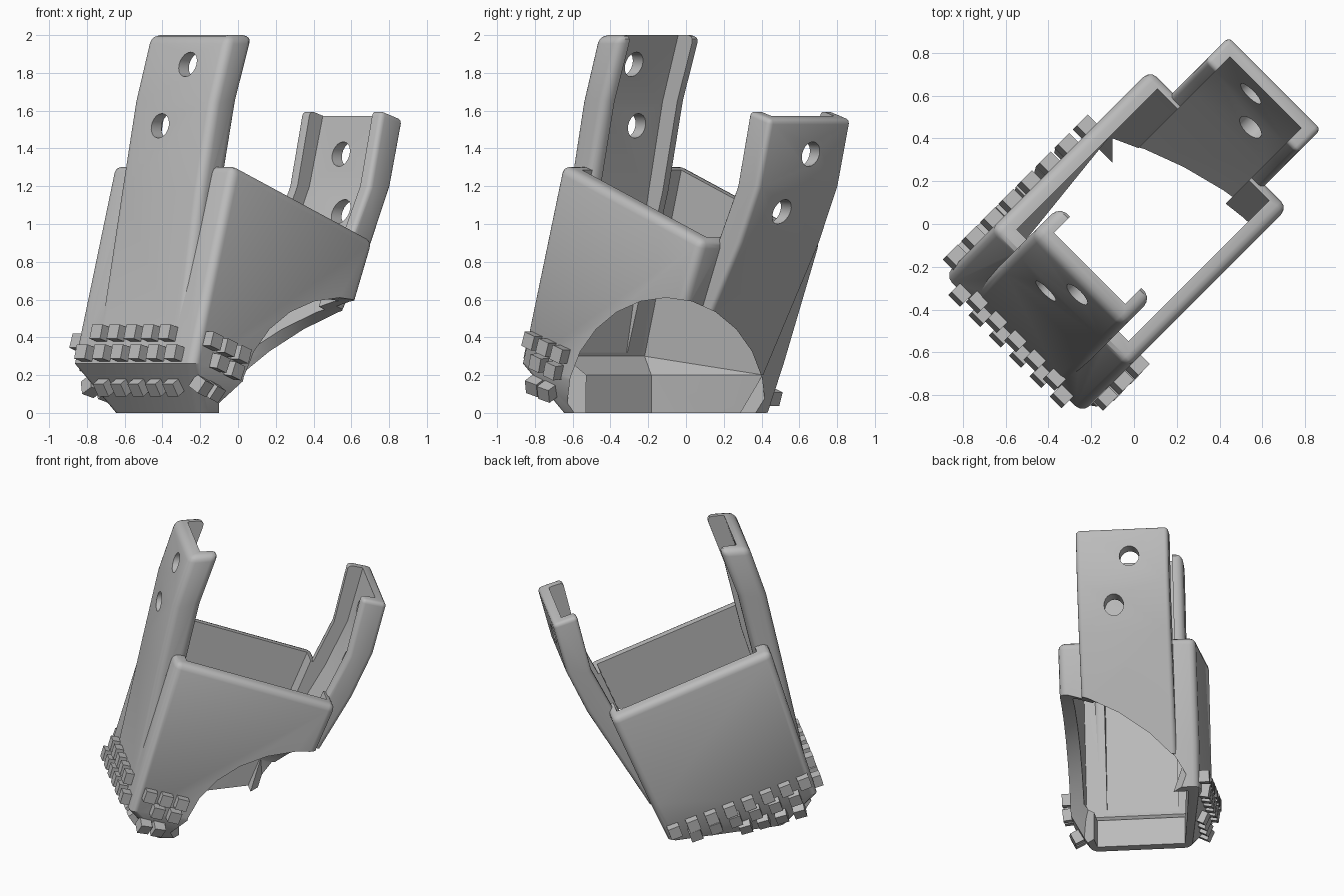
import bpy, bmesh, math
from mathutils import Matrix, Vector

if "Cube" in bpy.data.objects:
    bpy.data.objects.remove(bpy.data.objects["Cube"])

# Parts are laid out along their own length (u) and width (w), then turned 45 degrees
TURN = Matrix.Rotation(math.radians(45), 4, 'Z')
grey = bpy.data.materials.new("plain grey")
grey.diffuse_color = (0.5, 0.5, 0.5, 1)
grey.use_nodes = True
grey.node_tree.nodes["Principled BSDF"].inputs["Base Color"].default_value = grey.diffuse_color


def finish(name, bm, turn=True):
    bmesh.ops.recalc_face_normals(bm, faces=bm.faces[:])
    if turn:
        bm.transform(TURN)
    me = bpy.data.meshes.new(name)
    bm.to_mesh(me)
    bm.free()
    me.materials.append(grey)
    ob = bpy.data.objects.new(name, me)
    bpy.context.collection.objects.link(ob)
    return ob


def loft(name, rings, slope=None, round_w=0):
    """Sections (z, u0, u1, half width at u0, half width at u1) joined into a solid,
    with an optional slanted top and rounded corners."""
    bm = bmesh.new()
    loops = [[bm.verts.new(p) for p in ((r[1], -r[3], r[0]), (r[2], -r[-1], r[0]),
                                        (r[2], r[-1], r[0]), (r[1], r[3], r[0]))] for r in rings]
    bm.faces.new(loops[0])
    bm.faces.new(loops[-1])
    for k, (lo, hi) in enumerate(zip(loops, loops[1:])):
        twisted = rings[k][3] != rings[k][-1] or rings[k + 1][3] != rings[k + 1][-1]
        for i in range(4):
            j = (i + 1) % 4
            if twisted and i == 0:
                bm.faces.new((lo[i], lo[j], hi[i]))
                bm.faces.new((lo[j], hi[j], hi[i]))
            elif twisted and i == 2:
                bm.faces.new((lo[i], lo[j], hi[j]))
                bm.faces.new((lo[i], hi[j], hi[i]))
            else:
                bm.faces.new((lo[i], lo[j], hi[j], hi[i]))
    if slope:
        co, no = slope
        bmesh.ops.bisect_plane(bm, geom=bm.verts[:] + bm.edges[:] + bm.faces[:],
                               plane_co=co, plane_no=no, clear_outer=True)
        bmesh.ops.holes_fill(bm, edges=[e for e in bm.edges if e.is_boundary])
    bmesh.ops.recalc_face_normals(bm, faces=bm.faces[:])
    if round_w:
        zmin = rings[0][0] + 0.05
        edges = [e for e in bm.edges if len(e.link_faces) == 2 and e.calc_face_angle() > 0.95
                 and max(v.co.z for v in e.verts) > zmin]
        bmesh.ops.bevel(bm, geom=edges, offset=round_w, segments=3, profile=0.5,
                        affect='EDGES', clamp_overlap=True)
    return finish(name, bm)


def combine(base, other, op):
    m = base.modifiers.new("join", 'BOOLEAN')
    m.operation, m.solver, m.object = op, 'EXACT', other
    bpy.context.view_layer.objects.active = base
    bpy.ops.object.modifier_apply(modifier=m.name)
    bpy.data.objects.remove(other, do_unlink=True)


# Tapered bucket with a slanted rim; the foot chamfer fades out toward the back
shell = loft("bucket_body",
             [(0, -.61, .19, .33, .45), (.26, -.795, .305, .455), (1.45, -.445, .80, .455)],
             slope=((-.47, 0, 1.31), (.382, 0, 1)), round_w=.045)
inside = loft("inside_cut",
              [(-.1, -.55, .09, .29, .37), (.2, -.55, .215, .29, .37), (.3, -.68, .26, .37),
               (1.5, -.345, .765, .37)])
combine(shell, inside, 'DIFFERENCE')

# Two uprights that lean outward and bend near the top
front = loft("front_upright",
             [(.3, -.775, -.68, .305), (1.17, -.59, -.41, .305), (1.65, -.485, -.30, .305),
              (2.0, -.37, -.175, .305)], round_w=.055)
back = loft("back_upright",
            [(.2, .29, .23, .305), (.9, .705, .53, .305), (1.2, .845, .68, .305),
             (1.7, .975, .80, .305)], slope=((.78, 0, 1.6), (.3, 0, 1)), round_w=.055)
combine(shell, front, 'UNION')
combine(shell, back, 'UNION')

# Channels hollowed down the inner side of each upright
front_cut = loft("front_channel_cut",
                 [(.32, -.68, -.4, .235), (1.17, -.515, -.1, .235), (1.65, -.41, -.1, .235),
                  (2.1, -.26, 0, .235)])
back_cut = loft("back_channel_cut",
                [(.22, .22, .05, .235), (.9, .625, .2, .235), (1.2, .77, .3, .235),
                 (1.7, .905, .4, .235)])
combine(shell, front_cut, 'DIFFERENCE')
combine(shell, back_cut, 'DIFFERENCE')

# Staggered bolt holes
for u, w, z in ((-.39, -.045, 1.845), (-.48, .07, 1.52), (.87, .045, 1.37), (.73, -.065, 1.065)):
    bm = bmesh.new()
    bmesh.ops.create_cone(bm, cap_ends=True, segments=20, radius1=.065, radius2=.065, depth=.5,
                          matrix=Matrix.Translation((u, w, z)) @ Matrix.Rotation(math.pi / 2, 4, 'Y'))
    combine(shell, finish("hole_cut", bm), 'DIFFERENCE')

# Arched opening through one lower corner
bm = bmesh.new()
bmesh.ops.create_cone(bm, cap_ends=True, segments=24, radius1=1, radius2=1, depth=1.5,
                      matrix=Matrix.Translation((.65, -.105, .04))
                      @ Matrix.Diagonal((1, .525, .57, 1)) @ Matrix.Rotation(math.pi / 2, 4, 'Y'))
combine(shell, finish("arch_cut", bm, turn=False), 'DIFFERENCE')

bpy.ops.object.select_all(action='DESELECT')
shell.select_set(True)
bpy.context.view_layer.objects.active = shell
bpy.ops.object.shade_smooth_by_angle(angle=math.radians(32))


# Small grip cubes seated on the lower faces, tilted with their row
def row(name, start, end, n, normal, roll=0):
    bm = bmesh.new()
    a, b = Vector(start), Vector(end)
    rot = (Vector(normal).to_track_quat('X', 'Z').to_matrix().to_4x4()
           @ Matrix.Rotation(math.radians(roll), 4, 'X'))
    for i in range(n):
        p = a.lerp(b, i / max(n - 1, 1))
        bmesh.ops.create_cube(bm, size=.078, matrix=Matrix.Translation(p) @ rot)
    finish(name, bm)


face, foot = (-1, 0, .28), (-.85, 0, -.53)
row("front_grips_upper", (-.765, -.25, .42), (-.765, .26, .42), 5, face)
row("front_grips_middle", (-.80, -.33, .315), (-.80, .34, .315), 6, face)
row("front_grips_lower", (-.725, -.25, .14), (-.725, .27, .14), 5, foot)
row("right_grips_upper", (-.67, -.475, .38), (-.46, -.475, .31), 3, (0, -1, 0), -19)
row("right_grips_middle", (-.62, -.475, .265), (-.51, -.475, .225), 2, (0, -1, -.1), -19)
row("right_grips_lower", (-.70, -.425, .145), (-.61, -.425, .115), 2, (0, -.88, -.47), -19)
row("left_grips_upper", (-.70, .475, .37), (.16, .475, .085), 8, (0, 1, 0), 19)
row("left_grips_middle", (-.64, .465, .255), (.02, .465, .055), 6, (0, 1, -.2), 19)
row("left_grips_lower", (-.68, .415, .14), (-.32, .42, .06), 4, (0, .88, -.47), 19)
